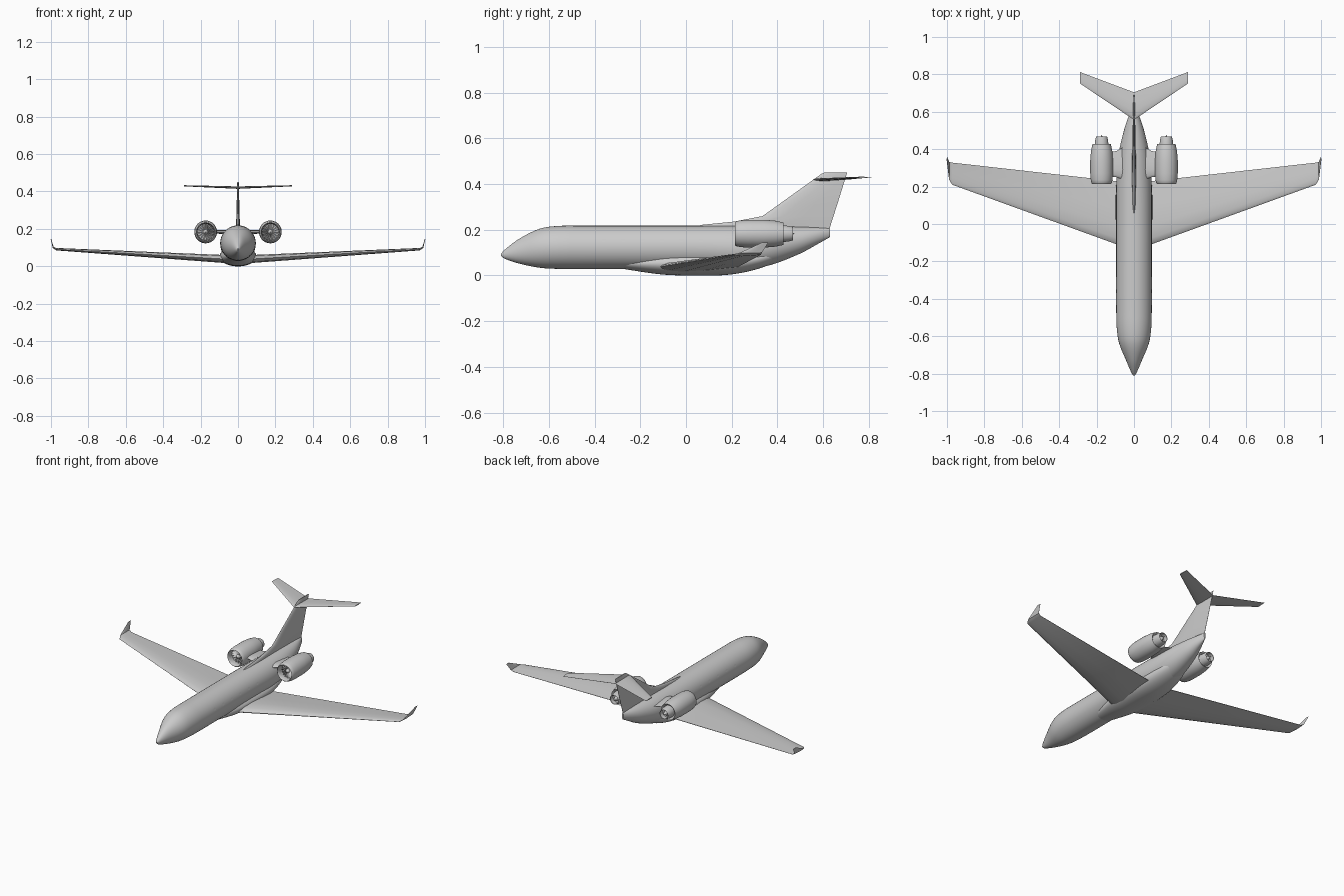
import bpy, bmesh, math
from mathutils import Vector

if "Cube" in bpy.data.objects:
    bpy.data.objects.remove(bpy.data.objects["Cube"])

V = Vector


def finish(name, bm, mirror=False, angle=35):
    bmesh.ops.recalc_face_normals(bm, faces=bm.faces)
    me = bpy.data.meshes.new(name)
    bm.to_mesh(me)
    bm.free()
    ob = bpy.data.objects.new(name, me)
    bpy.context.collection.objects.link(ob)
    bpy.ops.object.select_all(action='DESELECT')
    ob.select_set(True)
    bpy.context.view_layer.objects.active = ob
    bpy.ops.object.shade_smooth_by_angle(angle=math.radians(angle))
    if mirror:
        ob.modifiers.new("Mirror", 'MIRROR')
    return ob


def loft(name, rings, mirror=False, cap_start=True, cap_end=True, angle=35):
    """Skin a row of closed rings that share one vertex count."""
    bm = bmesh.new()
    vs = [[bm.verts.new(p) for p in r] for r in rings]
    n = len(vs[0])
    for a, b in zip(vs, vs[1:]):
        for i in range(n):
            j = (i + 1) % n
            bm.faces.new((a[i], a[j], b[j], b[i]))
    if cap_start:
        bm.faces.new(vs[0])
    if cap_end:
        bm.faces.new(vs[-1])
    return finish(name, bm, mirror, angle)


def ellipse(y, zb, zt, w, cx=0, n=40):
    cz, h = (zb + zt) / 2, (zt - zb) / 2
    return [V((cx + w * math.cos(2 * math.pi * i / n), y, cz + h * math.sin(2 * math.pi * i / n)))
            for i in range(n)]


def airfoil(le, chord, thick, up):
    """Aerofoil section: leading edge point, chord along +y, thickness along up."""
    shape = [(0, 0), (.02, .3), (.1, .75), (.3, 1), (.6, .7), (1, .06)]
    pts = shape + [(c, -t) for c, t in reversed(shape[1:])]
    up = V(up).normalized()
    return [V(le) + V((0, c * chord, 0)) + up * (t * thick / 2) for c, t in pts]


def smooth(stations, steps=4):
    """Cubic interpolation of stations along their first value."""
    def slope(i, k):
        a, b = stations[max(i - 1, 0)], stations[min(i + 1, len(stations) - 1)]
        return (b[k] - a[k]) / (b[0] - a[0])
    out = []
    for i in range(len(stations) - 1):
        p, q = stations[i], stations[i + 1]
        d = q[0] - p[0]
        for s in range(steps):
            t = s / steps
            row = [p[0] + d * t]
            for k in range(1, len(p)):
                row.append((2*t**3 - 3*t*t + 1) * p[k] + (t**3 - 2*t*t + t) * d * slope(i, k)
                           + (3*t*t - 2*t**3) * q[k] + (t**3 - t*t) * d * slope(i + 1, k))
            out.append(row)
    return out + [stations[-1]]


# Fuselage: y, bottom z, top z, half width
body = [(-.811, .086, .094, .004), (-.795, .074, .112, .014), (-.73, .052, .161, .042),
        (-.64, .034, .205, .079), (-.56, .029, .217, .092), (-.46, .028, .218, .095),
        (-.2, .028, .218, .095), (.1, .026, .218, .095), (.23, .02, .218, .094),
        (.37, .046, .217, .083), (.5, .096, .213, .054), (.57, .134, .21, .031),
        (.63, .168, .206, .006)]
loft("fuselage", [ellipse(*s) for s in smooth(body)])

# Belly fairing
belly = [(-.34, .04, .08, .04), (-.2, .017, .09, .07), (-.1, .004, .1, .09), (0, 0, .105, .098),
         (.14, 0, .105, .098), (.24, .011, .11, .092), (.34, .037, .12, .075), (.42, .075, .13, .05)]
loft("belly_fairing", [ellipse(*s) for s in smooth(belly)])

# Wing with upturned winglet
loft("wing", [airfoil((0, -.142, .034), .362, .046, (0, 0, 1)),
              airfoil((.1, -.106, .04), .336, .042, (0, 0, 1)),
              airfoil((.972, .21, .091), .118, .013, (0, 0, 1)),
              airfoil((.988, .236, .1), .096, .007, (-.7, 0, .7)),
              airfoil((1.0, .335, .145), .026, .003, (-1, 0, .1))], True, cap_start=False)

# Vertical fin with dorsal fillet: z, leading edge y, trailing edge y, thickness
fin = [(.2, -.02, .627, .02), (.222, .07, .634, .02), (.236, .21, .638, .02), (.26, .335, .646, .018),
       (.31, .405, .662, .015), (.445, .593, .704, .01), (.45, .604, .704, .006)]
loft("tail_fin", [airfoil((0, a, z), b - a, t, (1, 0, 0)) for z, a, b, t in fin])

# Tailplane
loft("tailplane", [airfoil((0, .557, .42), .147, .013, (0, 0, 1)),
                   airfoil((.29, .752, .43), .061, .006, (0, 0, 1))], True, cap_start=False)

# Engines: lathe profile of y, radius, from spinner tip round the cowl to exhaust cone
EX, EZ = .173, .183
prof = [(.232, .001), (.24, .009), (.255, .015), (.256, .044), (.235, .045), (.22, .046),
        (.214, .05), (.218, .054), (.235, .058), (.27, .061), (.34, .061), (.39, .057),
        (.427, .049), (.424, .045), (.415, .037), (.43, .036), (.45, .034), (.469, .029),
        (.467, .027), (.44, .027), (.439, .016), (.475, .001)]
loft("engine", [ellipse(y, EZ - r, EZ + r, r, EX, 32) for y, r in prof], True)

# Fan blades
bm = bmesh.new()
for i in range(16):
    a = 2 * math.pi * i / 16
    quad = []
    for r, da, y in ((.012, -.1, .246), (.044, -.1, .246), (.044, .16, .254), (.012, .16, .254)):
        quad.append(bm.verts.new((EX + r * math.cos(a + da), y, EZ + r * math.sin(a + da))))
    bm.faces.new(quad)
finish("fan_blades", bm, True)

# Engine pylons
loft("engine_pylon", [airfoil((.05, .235, .18), .18, .028, (0, 0, 1)),
                      airfoil((.095, .25, .183), .14, .02, (0, 0, 1)),
                      airfoil((.13, .255, .184), .13, .018, (0, 0, 1))], True)

# Cabin windows: nearly flush oval panes
bm = bmesh.new()
tilt = math.asin(.03 / .095)
out, up = V((math.cos(tilt), 0, math.sin(tilt))), V((-math.sin(tilt), 0, math.cos(tilt)))
for k in range(6):
    c = V((0, -.36 + k * .085, .123)) + out * .0955
    ring = [c + V((0, .012 * math.cos(t), 0)) + up * (.008 * math.sin(t))
            for t in (2 * math.pi * i / 16 for i in range(16))]
    bm.faces.new([bm.verts.new(p) for p in ring])
finish("cabin_windows", bm, True)
